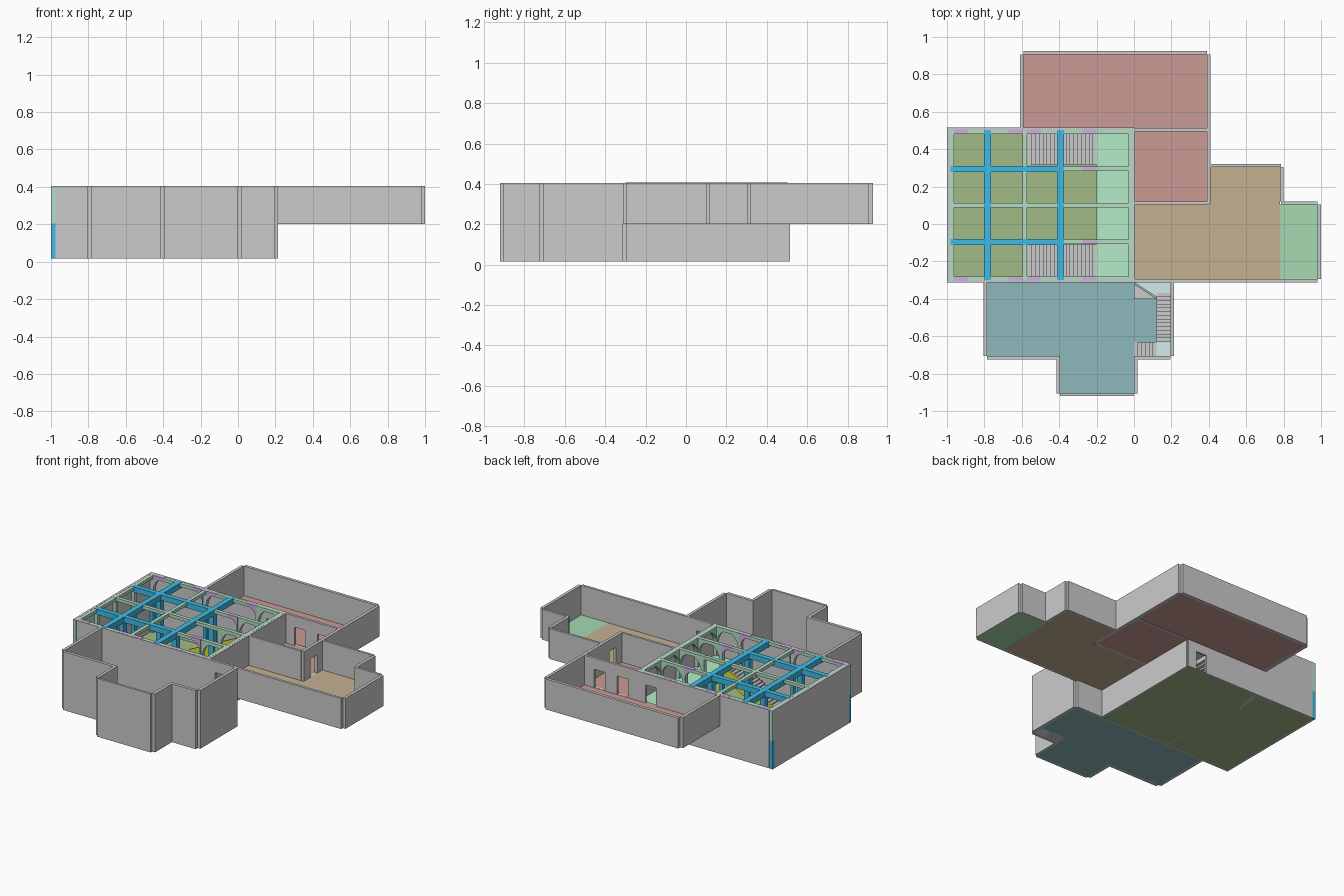
import bpy, bmesh, math

if "Cube" in bpy.data.objects:
    bpy.data.objects.remove(bpy.data.objects["Cube"])

LOW, MID, TOP = 0.016, 0.205, 0.405   # lower floor, upper floor, wall tops


def material(name, r, g, b):
    m = bpy.data.materials.new(name)
    m.diffuse_color = (r, g, b, 1)
    m.use_nodes = True
    m.node_tree.nodes["Principled BSDF"].inputs["Base Color"].default_value = m.diffuse_color
    return m


RED = material("red_floor", 0.60, 0.33, 0.30)
BROWN = material("brown_floor", 0.55, 0.44, 0.28)
GREEN = material("terrace_green", 0.38, 0.70, 0.44)
TEAL = material("teal_floor", 0.27, 0.48, 0.50)
PALE = material("pale_blue", 0.65, 0.82, 0.84)
OLIVE = material("olive_floor", 0.36, 0.50, 0.24)
FRAME = material("frame_green", 0.46, 0.73, 0.56)
BALC = material("balcony_green", 0.46, 0.84, 0.58)
BLUE = material("beam_blue", 0.05, 0.50, 0.80)
PURPLE = material("brace_purple", 0.60, 0.45, 0.72)
YELLOW = material("rail_yellow", 0.75, 0.75, 0.05)


def finish(name, bm, mat=None):
    bmesh.ops.recalc_face_normals(bm, faces=bm.faces)
    me = bpy.data.meshes.new(name)
    bm.to_mesh(me)
    bm.free()
    ob = bpy.data.objects.new(name, me)
    bpy.context.collection.objects.link(ob)
    if mat:
        me.materials.append(mat)
    return ob


def prism(bm, pts, offset):
    # extrude a flat 3D polygon by an offset vector
    face = bm.faces.new([bm.verts.new(p) for p in pts])
    ext = bmesh.ops.extrude_face_region(bm, geom=[face])
    # keep the starting face as the closing cap
    bmesh.ops.translate(bm, vec=offset, verts=[v for v in ext["geom"] if isinstance(v, bmesh.types.BMVert)])


def box(bm, x0, x1, y0, y1, z0, z1):
    prism(bm, [(x0, y0, z0), (x1, y0, z0), (x1, y1, z0), (x0, y1, z0)], (0, 0, z1 - z0))


def boxes(name, items, mat=None):
    bm = bmesh.new()
    for it in items:
        box(bm, *it)
    return finish(name, bm, mat)


def wall(name, x0, x1, y0, y1, z0, doors=()):
    # straight wall; each door is (start, end, bottom, top) along its long axis
    along_x = (x1 - x0) > (y1 - y0)
    a, b = (x0, x1) if along_x else (y0, y1)
    cuts = sorted({a, b} | {c for d in doors for c in d[:2]})
    items = []
    for s, e in zip(cuts, cuts[1:]):
        z = z0
        for d in sorted(doors, key=lambda d: d[2]):
            if d[0] <= s and e <= d[1]:
                if d[2] > z:
                    items.append((s, e, z, d[2]))
                z = d[3]
        items.append((s, e, z, TOP))
    boxes(name, [((s, e, y0, y1) if along_x else (x0, x1, s, e)) + (p, q) for s, e, p, q in items])


def slab(name, top, mat, *rects):
    boxes(name, [r + (top - 0.006, top) for r in rects], mat)


# floors
slab("hall_floor", LOW + 0.006, OLIVE, (-0.985, 0, -0.3, 0.505))
slab("teal_room_floor", LOW + 0.006, TEAL, (-0.785, 0.195, -0.705, -0.31), (-0.395, 0, -0.905, -0.705))
slab("north_room_floor", MID + 0.003, RED, (-0.59, 0.39, 0.515, 0.905), (0, 0.39, 0.12, 0.495))
slab("brown_room_floor", MID + 0.003, BROWN, (0, 0.78, -0.295, 0.105), (0.41, 0.78, 0.105, 0.305))
slab("terrace_floor", MID + 0.003, GREEN, (0.78, 0.98, -0.295, 0.105))
slab("balcony", MID + 0.003, BALC, (-0.2, -0.01, -0.29, 0.5))

# hall walls
UP = (MID + 0.003, MID + 0.125)
DN = (LOW + 0.006, LOW + 0.125)
wall("hall_west_wall", -1.0, -0.985, -0.29, 0.495, LOW)
wall("hall_north_wall", -0.975, 0, 0.503, 0.515, LOW, [(-0.14, -0.06) + DN, (-0.14, -0.06) + UP])
wall("hall_south_wall", -0.975, 0, -0.312, -0.3, LOW)
wall("hall_east_wall", -0.006, 0.006, -0.3, 0.503, LOW)

# upper room walls
wall("north_room_back", -0.59, 0.39, 0.905, 0.925, MID - 0.003)
wall("north_room_west", -0.61, -0.59, 0.515, 0.905, MID - 0.003)
wall("red_room_east", 0.39, 0.41, 0.11, 0.905, MID - 0.003, [(0.18, 0.25) + UP])
wall("red_room_divider", 0, 0.39, 0.495, 0.512, MID - 0.003, [(0.07, 0.15) + UP, (0.24, 0.32) + UP])
wall("red_room_south", 0, 0.39, 0.105, 0.12, MID - 0.003)
wall("brown_room_back", 0.41, 0.785, 0.305, 0.32, MID - 0.003)
wall("brown_room_side", 0.78, 0.8, 0.12, 0.305, MID - 0.003)
wall("terrace_back", 0.785, 0.98, 0.105, 0.12, MID - 0.003)
wall("terrace_east", 0.98, 1.0, -0.295, 0.105, MID - 0.003)
wall("brown_room_front", 0, 0.98, -0.312, -0.295, MID - 0.003, [(0.05, 0.13) + UP])
boxes("stair_back_wall", [(0, 0.195, -0.312, -0.295, LOW, MID - 0.003)])

# teal room walls, full height
for i, (x0, x1, y0, y1) in enumerate([
        (-0.805, -0.785, -0.705, -0.312), (-0.785, -0.395, -0.725, -0.705),
        (-0.415, -0.395, -0.905, -0.725), (-0.395, 0, -0.92, -0.905),
        (0, 0.02, -0.905, -0.725), (0, 0.195, -0.725, -0.705),
        (0.195, 0.215, -0.705, -0.312)]):
    wall("teal_room_wall_%d" % i, x0, x1, y0, y1, LOW)

# hall stairs with yellow side panels
N = 18
for tag, y0, y1, yr in (("north", 0.315, 0.485, 0.3), ("south", -0.285, -0.11, -0.098)):
    run, rise = 0.37 / N, (MID - LOW) / N
    boxes("hall_stairs_" + tag,
          [(-0.57 + i * run, -0.57 + (i + 1) * run, y0, y1,
            max(LOW, LOW + (i - 2) * rise), LOW + (i + 1) * rise) for i in range(N)])
    bm = bmesh.new()
    prism(bm, [(-0.57, yr - 0.006, LOW), (-0.57, yr - 0.006, LOW + 0.07), (-0.2, yr - 0.006, MID + 0.06),
               (-0.2, yr - 0.006, MID - 0.02), (-0.53, yr - 0.006, LOW)], (0, 0.012, 0))
    finish("stair_side_" + tag, bm, YELLOW)

# teal room stairs: short flight, landing, long flight, top landing
boxes("lower_flight", [(i * 0.02, (i + 1) * 0.02, -0.705, -0.63, LOW, LOW + (i + 1) * 0.01) for i in range(6)])
boxes("half_landing", [(0.12, 0.195, -0.705, -0.63, LOW, LOW + 0.066)], PALE)
boxes("upper_flight", [(0.12, 0.195, -0.63 + i * 0.02, -0.61 + i * 0.02,
                        LOW + 0.03 + i * 0.0095, LOW + 0.075 + i * 0.0095) for i in range(13)])
bm = bmesh.new()
prism(bm, [(0, -0.312, MID - 0.005), (0.12, -0.39, MID - 0.005), (0.12, -0.37, MID - 0.005),
           (0.195, -0.37, MID - 0.005), (0.195, -0.312, MID - 0.005)], (0, 0, 0.008))
finish("top_landing", bm, PALE)
bm = bmesh.new()
prism(bm, [(0, -0.32, LOW), (0.12, -0.4, LOW), (0, -0.4, LOW)], (0, 0, 0.06))
finish("under_stair_block", bm)

# frame posts: blue below, green above, on perimeter and balcony edge
XS = [-0.975, -0.585, -0.2, -0.018]
YS = [-0.293, -0.095, 0.1, 0.295, 0.493]
H = 0.012
spots = [(x, y) for x in XS for y in YS if x in (XS[0], XS[2], XS[3]) or y in (YS[0], YS[4])]
boxes("lower_posts", [(x - H, x + H, y - H, y + H, LOW, MID) for x, y in spots], BLUE)
boxes("upper_posts", [(x - H, x + H, y - H, y + H, MID, TOP) for x, y in spots], FRAME)
corners = [(-0.988, y) for y in (-0.3, 0.503)]
boxes("corner_posts_low", [(x - H, x + H, y - H, y + H, LOW, MID) for x, y in corners], BLUE)
boxes("corner_posts_high", [(x - H, x + H, y - H, y + H, MID, TOP) for x, y in corners], FRAME)

# green top beams
B0 = TOP - 0.022
boxes("green_beams",
      [(-0.985, -0.006, y - H, y + H, B0, TOP - 0.001) for y in YS]
      + [(x - H, x + H, -0.3, 0.503, B0, TOP - 0.001) for x in (XS[0], XS[1], XS[3])], FRAME)

# blue main columns and beams
BX, BY = (-0.783, -0.393), (-0.095, 0.295)
boxes("blue_columns", [(x - 0.018, x + 0.018, y - 0.018, y + 0.018, LOW, TOP - 0.02) for x in BX for y in BY], BLUE)
boxes("blue_beams_y", [(x - 0.018, x + 0.018, -0.3, 0.503, TOP - 0.036, TOP + 0.001) for x in BX], BLUE)
boxes("blue_beams_x", [(-0.98, -0.375, y - 0.016, y + 0.016, TOP - 0.036, TOP + 0.0005) for y in BY], BLUE)


def spandrel(bm, axis, start, sign, pos, r, h):
    # concave arch corner filling between a post and the beam
    prof = [(start, TOP)]
    for i in range(9):
        t = math.radians(90 * i / 8)
        prof.append((start + sign * r * (1 - math.cos(t)), TOP - h * (1 - math.sin(t)) - 0.015))
    prof.append((start + sign * r, TOP))
    w = 0.0125
    if axis == "x":
        prism(bm, [(p, pos - w, z + 0.0005) for p, z in prof], (0, 2 * w, 0))
    else:
        prism(bm, [(pos - w, p, z + 0.0005) for p, z in prof], (2 * w, 0, 0))


# green arches along the balcony back wall and across the balcony
bm = bmesh.new()
for a, b in zip(YS, YS[1:]):
    for s, d in ((a + H, 1), (b - H, -1)):
        spandrel(bm, "y", s, d, XS[3], (b - a) / 2 - H, 0.1)
for y in YS:
    for s, d in ((-0.19, 1), (-0.03, -1)):
        spandrel(bm, "x", s, d, y, 0.08, 0.1)
finish("green_arches", bm, FRAME)

# purple braces
bm = bmesh.new()
for y in (YS[0], YS[4]):
    for s, d in ((-0.963, 1), (-0.597, -1), (-0.573, 1), (-0.2, -1)):
        spandrel(bm, "x", s, d, y, 0.075, 0.09)
for y in (YS[1], YS[3]):
    spandrel(bm, "x", -0.2, -1, y, 0.075, 0.09)
finish("purple_braces", bm, PURPLE)
